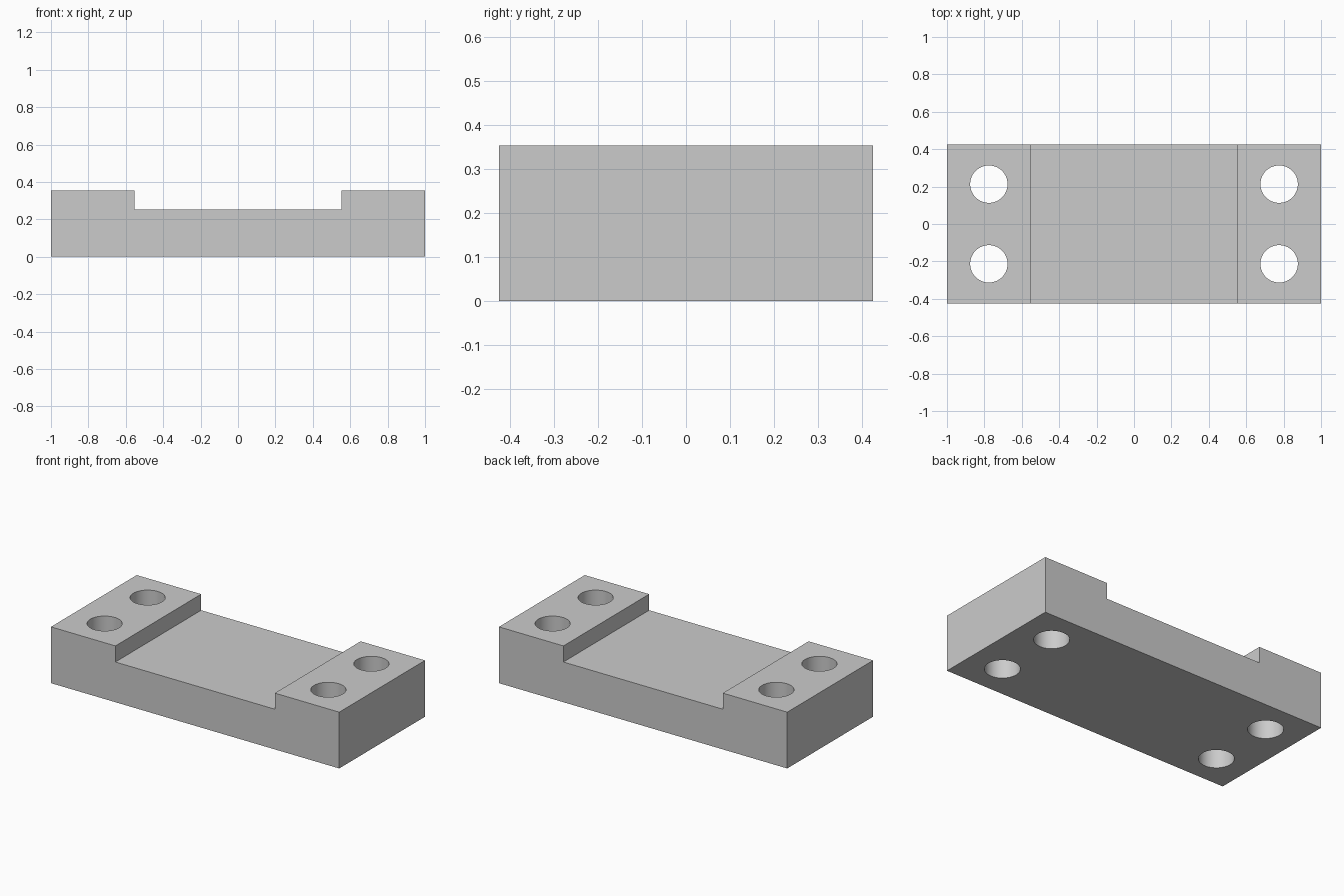
import bpy
import bmesh
import math
from mathutils import Matrix

default = bpy.data.objects.get("Cube")
if default:
    bpy.data.objects.remove(default, do_unlink=True)

HALF_X, HALF_Y = 1.0, 0.425
HEIGHT, FLOOR = 0.353, 0.252
SLOT_X = 0.553
HOLE_X, HOLE_Y, HOLE_R = 0.776, 0.213, 0.1

grey = bpy.data.materials.new("plain_grey")
grey.use_nodes = True
colour = (0.6, 0.6, 0.6, 1.0)
grey.diffuse_color = colour
grey.node_tree.nodes["Principled BSDF"].inputs["Base Color"].default_value = colour


def add_object(name, bm):
    bmesh.ops.recalc_face_normals(bm, faces=bm.faces)
    mesh = bpy.data.meshes.new(name)
    bm.to_mesh(mesh)
    bm.free()
    mesh.materials.append(grey)
    obj = bpy.data.objects.new(name, mesh)
    bpy.context.collection.objects.link(obj)
    return obj


# Block with a shallow channel: front profile extruded along y
half = [(HALF_X, 0), (HALF_X, HEIGHT), (SLOT_X, HEIGHT), (SLOT_X, FLOOR)]
profile = half + [(-x, z) for x, z in reversed(half)]
bm = bmesh.new()
face = bm.faces.new([bm.verts.new((x, -HALF_Y, z)) for x, z in profile])
result = bmesh.ops.extrude_face_region(bm, geom=[face])
moved = [v for v in result["geom"] if isinstance(v, bmesh.types.BMVert)]
bmesh.ops.translate(bm, verts=moved, vec=(0, 2 * HALF_Y, 0))
block = add_object("mounting_block", bm)

# Four round through holes, two in each raised end
bm = bmesh.new()
for sx in (-1, 1):
    for sy in (-1, 1):
        bmesh.ops.create_cone(
            bm, cap_ends=True, segments=64, radius1=HOLE_R, radius2=HOLE_R,
            depth=1, matrix=Matrix.Translation((sx * HOLE_X, sy * HOLE_Y, HEIGHT / 2)))
cutter = add_object("hole_cutter", bm)
cutter.hide_render = True

cut = block.modifiers.new("bolt_holes", "BOOLEAN")
cut.operation = "DIFFERENCE"
cut.solver = "EXACT"
cut.object = cutter

bpy.ops.object.select_all(action="DESELECT")
block.select_set(True)
bpy.context.view_layer.objects.active = block
bpy.ops.object.modifier_apply(modifier=cut.name)
bpy.data.objects.remove(cutter, do_unlink=True)

# Smooth hole walls, crisp block edges
bpy.ops.object.shade_smooth_by_angle(angle=math.radians(30))
